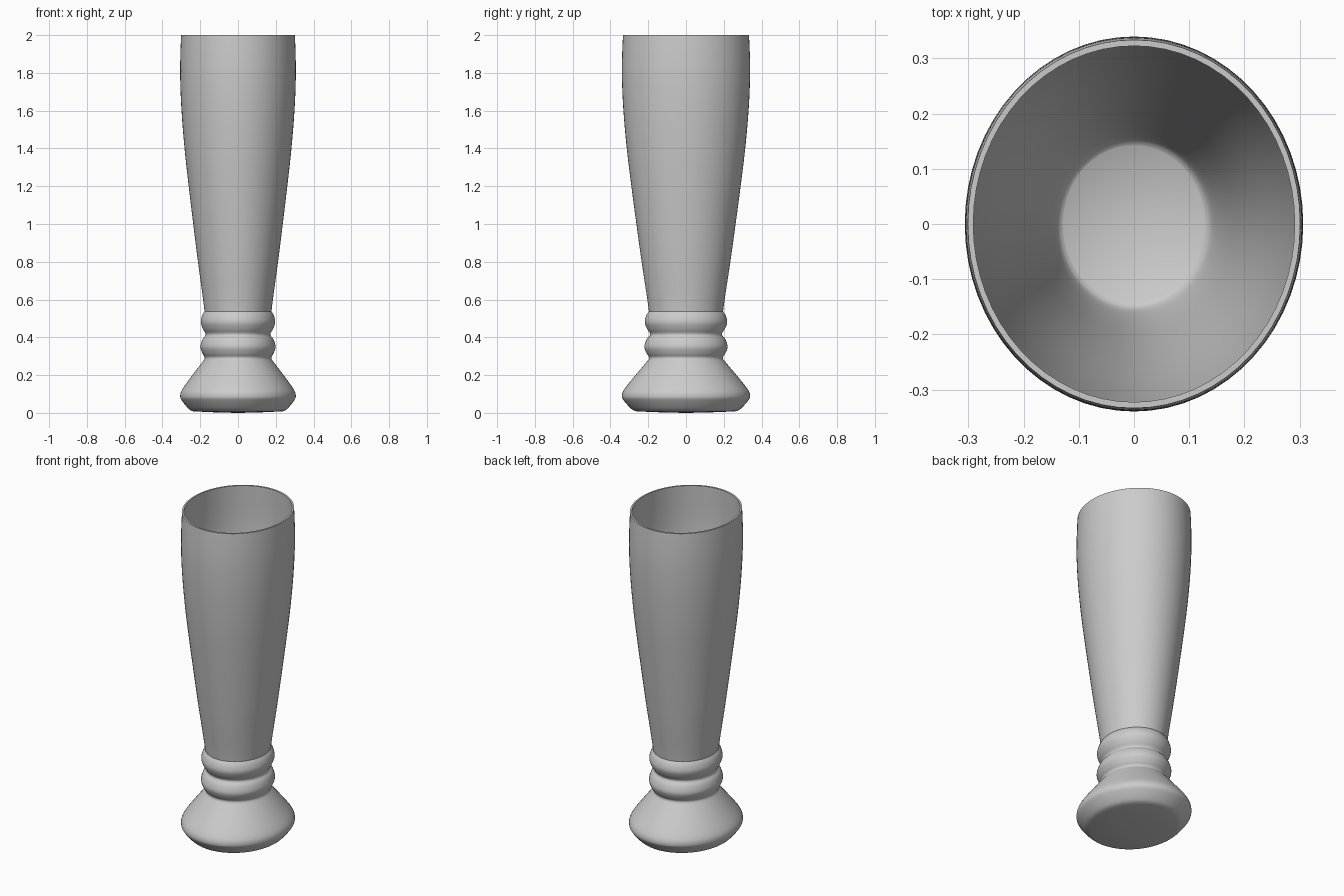
import bpy, bmesh, math

if "Cube" in bpy.data.objects:
    bpy.data.objects.remove(bpy.data.objects["Cube"])

SEGMENTS = 64
Y_STRETCH = 1.108  # oval plan: deeper than wide

grey = bpy.data.materials.new("light grey")
grey.diffuse_color = (0.6, 0.6, 0.6, 1)
grey.use_nodes = True
grey.node_tree.nodes["Principled BSDF"].inputs["Base Color"].default_value = grey.diffuse_color


def smooth_curve(points, steps=4):
    """Catmull-Rom curve through (radius, height) points."""
    pts = [points[0]] + points + [points[-1]]
    out = []
    for a, b, c, d in zip(pts, pts[1:], pts[2:], pts[3:]):
        for i in range(steps):
            t = i / steps
            out.append(tuple(0.5 * (2 * q + (r - p) * t + (2 * p - 5 * q + 4 * r - s) * t * t
                                    + (3 * q - p - 3 * r + s) * t ** 3)
                             for p, q, r, s in zip(a, b, c, d)))
    return out + [points[-1]]


def lathe(name, profile):
    """Turn a profile into an oval ring surface; radius 0 closes to a point."""
    bm = bmesh.new()
    rings = []
    for r, z in profile:
        if r == 0:
            rings.append([bm.verts.new((0, 0, z))] * SEGMENTS)
        else:
            angles = [math.tau * i / SEGMENTS for i in range(SEGMENTS)]
            rings.append([bm.verts.new((r * math.cos(a), r * Y_STRETCH * math.sin(a), z))
                          for a in angles])
    for low, high in zip(rings, rings[1:]):
        for i in range(SEGMENTS):
            j = (i + 1) % SEGMENTS
            bm.faces.new(list(dict.fromkeys((low[i], low[j], high[j], high[i]))))
    mesh = bpy.data.meshes.new(name)
    bm.to_mesh(mesh)
    bm.free()
    mesh.materials.append(grey)
    obj = bpy.data.objects.new(name, mesh)
    bpy.context.collection.objects.link(obj)
    bpy.context.view_layer.objects.active = obj
    obj.select_set(True)
    bpy.ops.object.shade_smooth_by_angle(angle=math.radians(40))
    obj.select_set(False)


# Foot: flat underside, flared base and two rounded rings
foot = smooth_curve([(0.235, 0.008), (0.26, 0.02), (0.297, 0.065), (0.306, 0.09), (0.295, 0.125),
                     (0.245, 0.195), (0.196, 0.26), (0.176, 0.29), (0.188, 0.315),
                     (0.199, 0.35), (0.188, 0.39), (0.171, 0.415), (0.186, 0.445),
                     (0.197, 0.48), (0.19, 0.515), (0.177, 0.537)])
lathe("foot", [(0, 0), (0.1, 0.002)] + foot)

# Cup: tall flared wall, thin rim, hollow inside down to a flat floor
outside = smooth_curve([(0.177, 0.537), (0.186, 0.61), (0.212, 0.8), (0.237, 1.0), (0.261, 1.2),
                        (0.283, 1.4), (0.299, 1.6), (0.306, 1.77), (0.305, 1.9), (0.301, 2.0)])
inside = smooth_curve([(0.291, 2.0), (0.295, 1.77), (0.285, 1.6), (0.268, 1.4), (0.246, 1.2),
                       (0.221, 1.0), (0.196, 0.8), (0.166, 0.56), (0.143, 0.43), (0.128, 0.405)])
lathe("cup", outside + inside + [(0, 0.4)])
